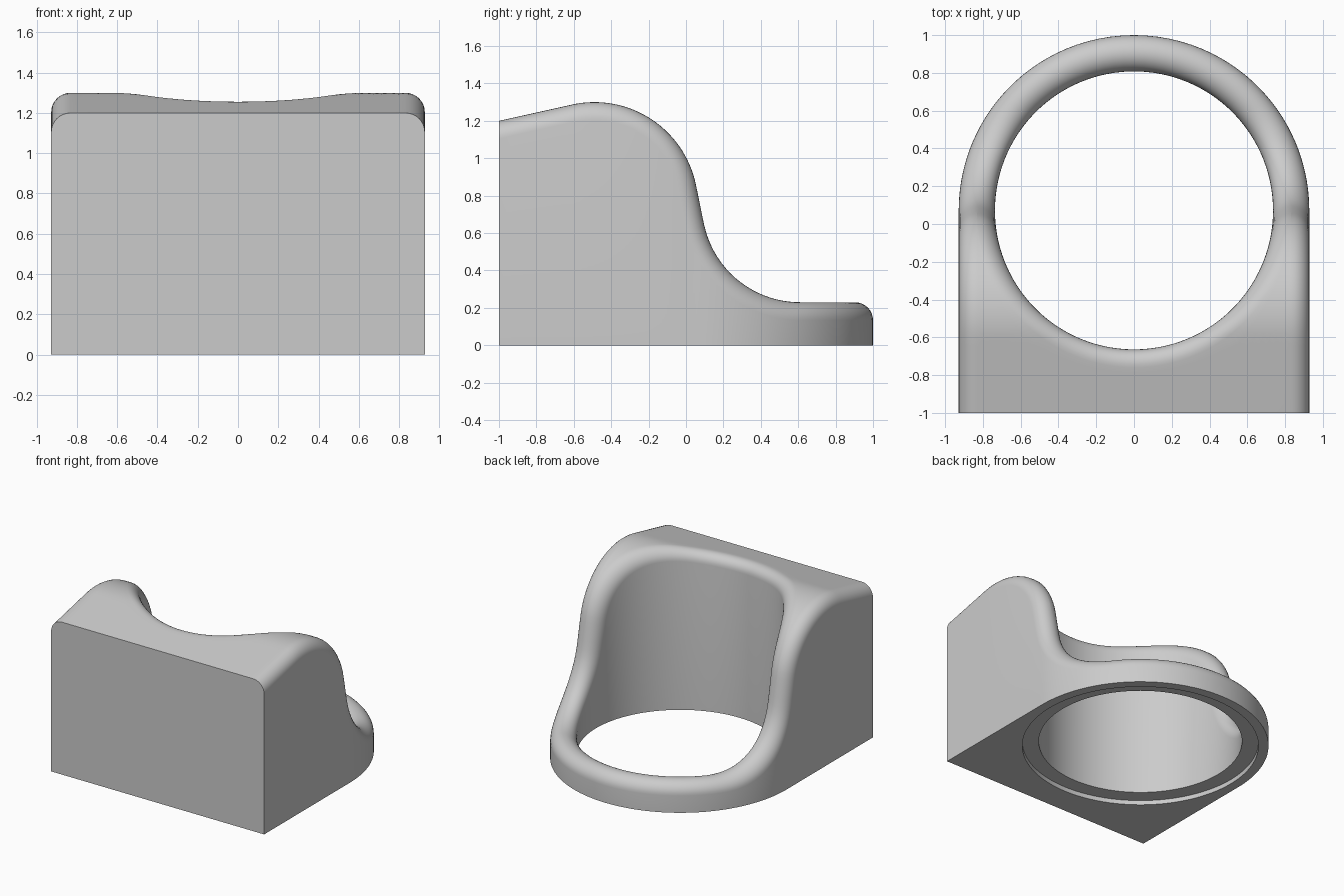
import bpy, bmesh
from math import sin, cos, tan, pi, sqrt, radians, atan2

if "Cube" in bpy.data.objects:
    bpy.data.objects.remove(bpy.data.objects["Cube"])

CY = 0.072                      # centre of bore and rounded end
R_OUT, R_IN = 0.928, 0.736
R = (R_OUT - R_IN) / 2          # edge rounding
MID = R_IN + R                  # crest of the rounded rim
CB_R, CB_Z = 0.855, 0.035       # shallow recess underneath
K, M = 8, 8                     # rounding steps, flat top steps


def height(y):
    """Side profile: ramp, convex arc, steep line, concave arc, flat rim."""
    if y < -0.599:
        z = 1.2 + (y + 1) * 0.222
    elif y < 0.054:
        z = 0.745 + sqrt(0.555 ** 2 - (y + 0.49) ** 2)
    elif y < 0.095:
        z = 0.854 - (y - 0.054) * 4.93
    elif y < 0.61:
        z = 0.755 - sqrt(0.525 ** 2 - (y - 0.61) ** 2)
    else:
        z = 0.23
    return z


def slope(y):
    return (height(y + 0.003) - height(y - 0.003)) / 0.006


def inner_pt(rho, th, drop):
    """Point near the bore, dropped along the rim normal."""
    y = CY + rho * sin(th)
    s = slope(y) * cos(th)
    n = sqrt(1 + s * s)
    t = th + drop * s / n / rho
    return (rho * cos(t), CY + rho * sin(t), height(y) - drop / n)


def outer_pt(rho, th, drop):
    """Point near the outer wall: arc behind, straight side in front."""
    if th >= 0:
        u, y = rho * th, CY + rho * sin(th)
        s = slope(y) * cos(th)
    else:
        u = MID * tan(th)
        y = CY + u
        s = slope(y)
    s = min(s, 0)
    n = sqrt(1 + s * s)
    u += drop * s / n
    if u >= 0:
        x, yy = rho * cos(u / rho), CY + rho * sin(u / rho)
    else:
        x, yy = rho, CY + u
    return (x, yy, height(y) - drop / n)


corner = atan2(1 + CY, MID)


def section(th):
    """Closed cross-section loop through the wall at one angle."""
    inner, outer = [], []
    for i in range(K + 1):
        a = pi / 2 * i / K
        d, f = R * (1 - cos(a)), R * (1 - sin(a))
        inner.append(inner_pt(R_IN + d, th, f))
        if th < -corner - 1e-6:         # sharp front edge
            x = (1 + CY) / tan(-th)
            outer.append((x, -1, height(-1)))
        else:
            outer.append(outer_pt(R_OUT - d, th, f))
    outer.reverse()
    p, q = inner[-1], outer[0]
    flat = []
    for i in range(1, M):
        t = i / M
        y = p[1] + (q[1] - p[1]) * t
        flat.append((p[0] + (q[0] - p[0]) * t, y, height(y)))
    w, o = inner[0], outer[-1]
    cb = (CB_R * cos(th), CB_R * sin(th) + CY)
    return (inner + flat + outer + [(o[0], o[1], 0), (*cb, 0), (*cb, CB_Z),
                                    (w[0], w[1], CB_Z)])


# Angles from the back of the rim to the front, denser on the steep part
angles = [pi / 2 * (i / 36) ** 1.6 for i in range(36, -1, -1)]
angles += [-corner * (i / 40) ** 1.3 for i in range(1, 41)]
angles += [-corner - (pi / 2 - corner) * i / 12 for i in range(1, 13)]

half = [section(a) for a in angles]
loops = half + [[(-x, y, z) for x, y, z in row] for row in half[-2:0:-1]]

# Bridge the loops into a closed body
bm = bmesh.new()
rows = [[bm.verts.new(p) for p in row] for row in loops]
count = len(rows[0])
for i, a in enumerate(rows):
    b = rows[(i + 1) % len(rows)]
    for j in range(count):
        k = (j + 1) % count
        bm.faces.new((a[j], a[k], b[k], b[j]))
bmesh.ops.remove_doubles(bm, verts=bm.verts, dist=2e-5)
bmesh.ops.recalc_face_normals(bm, faces=bm.faces)
mesh = bpy.data.meshes.new("ring_block")
bm.to_mesh(mesh)
bm.free()
body = bpy.data.objects.new("ring_block", mesh)
bpy.context.collection.objects.link(body)
bpy.context.view_layer.objects.active = body
body.select_set(True)
bpy.ops.object.shade_smooth_by_angle(angle=radians(35))
